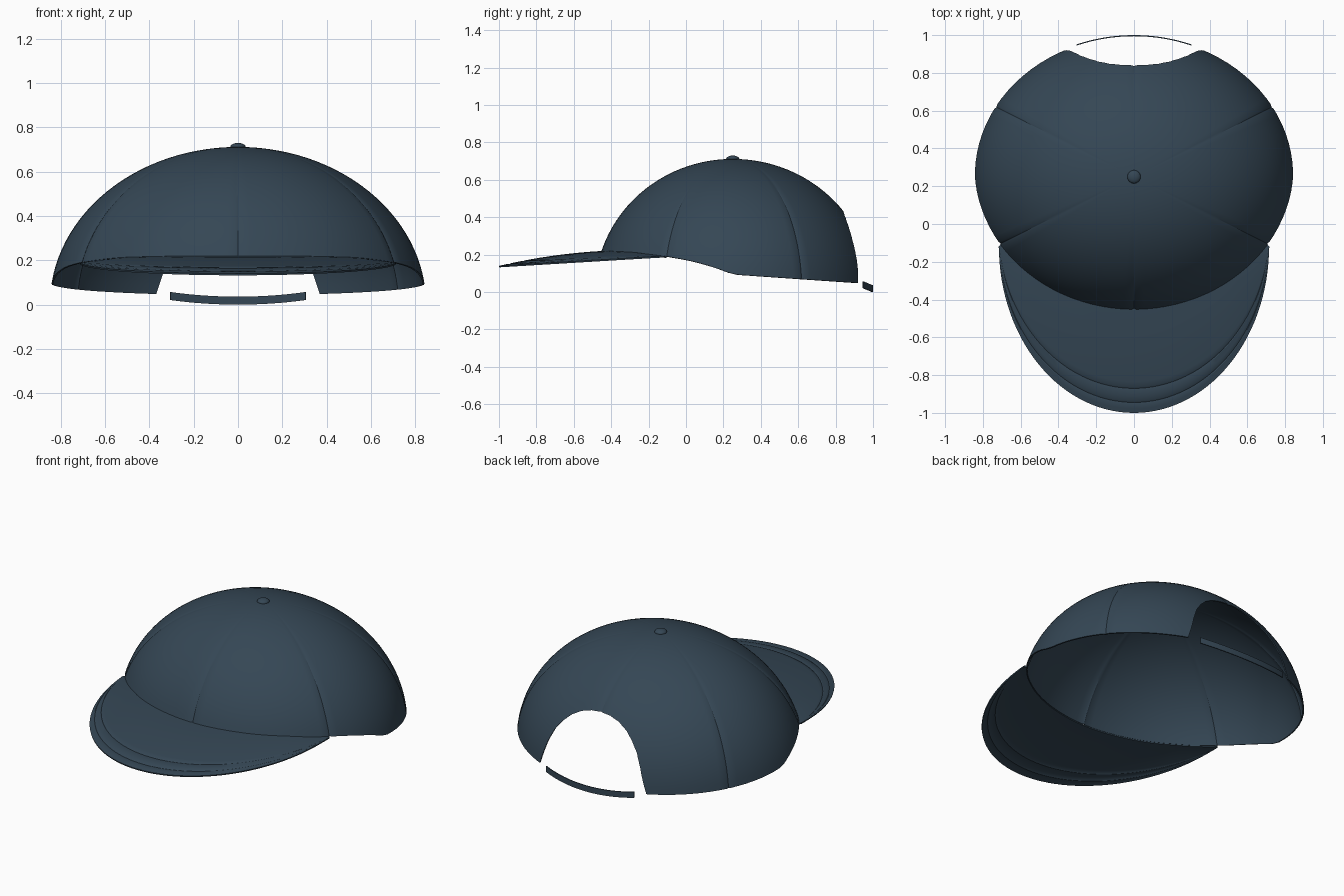
import bpy, bmesh
from math import sin, cos, pi, radians, sqrt, asin

if "Cube" in bpy.data.objects:
    bpy.data.objects.remove(bpy.data.objects["Cube"])

CY, H = 0.25, 0.712          # crown centre and height
mat = bpy.data.materials.new("navy_cloth")
mat.diffuse_color = (0.035, 0.062, 0.09, 1)
mat.use_nodes = True
mat.node_tree.nodes["Principled BSDF"].inputs["Base Color"].default_value = mat.diffuse_color


def make(name, verts, faces):
    me = bpy.data.meshes.new(name)
    me.from_pydata(verts, [], faces)
    bm = bmesh.new()
    bm.from_mesh(me)
    bmesh.ops.recalc_face_normals(bm, faces=bm.faces)
    bm.to_mesh(me)
    bm.free()
    me.materials.append(mat)
    ob = bpy.data.objects.new(name, me)
    bpy.context.collection.objects.link(ob)
    return ob


def grid_faces(rows, cols, wrap=False):
    n = cols if wrap else cols - 1
    return [(r * cols + c, r * cols + (c + 1) % cols,
             (r + 1) * cols + (c + 1) % cols, (r + 1) * cols + c)
            for r in range(rows - 1) for c in range(n)]


def finish(ob, thickness, offset=-1, cutter=None):
    bpy.ops.object.select_all(action='DESELECT')
    bpy.context.view_layer.objects.active = ob
    ob.select_set(True)
    if thickness:
        m = ob.modifiers.new("thickness", 'SOLIDIFY')
        m.thickness, m.offset = thickness, offset
        bpy.ops.object.modifier_apply(modifier=m.name)
    if cutter:
        m = ob.modifiers.new("opening", 'BOOLEAN')
        m.operation, m.solver, m.object = 'DIFFERENCE', 'EXACT', cutter
        bpy.ops.object.modifier_apply(modifier=m.name)
    bpy.ops.object.shade_smooth_by_angle(angle=radians(30))


def lerp_table(x, table):
    for (x0, y0), (x1, y1) in zip(table, table[1:]):
        if x <= x1:
            return y0 + (y1 - y0) * (x - x0) / (x1 - x0)
    return table[-1][1]


RIM = [(-1, 0.22), (-0.45, 0.22), (-0.3, 0.213), (-0.11, 0.19), (0, 0.172),
       (0.1, 0.148), (0.19, 0.119), (0.25, 0.095), (1.1, 0.035)]


def rim_z(a):
    return lerp_table(CY - 0.73 * cos(a), RIM)


def crown_point(a, z, scale=1.0):
    """Point on the dome; a is measured from the front."""
    f = sqrt(max(0, 1 - (z / H) ** 2)) * scale
    b = 0.738 if cos(a) > 0 else 0.745
    return (0.85 * sin(a) * f, CY - b * cos(a) * f, z)


# Crown: six panels with narrow seam grooves
steps = [0, 0.9] + list(range(4, 57, 4)) + [59.1]
angles = [(radians(60 * p + s), s == 0) for p in range(6) for s in steps]
ROWS = 26
verts = []
for r in range(ROWS):
    for a, seam in angles:
        e0 = asin(rim_z(a) / H)
        e = e0 + (pi / 2 - e0) * r / ROWS
        verts.append(crown_point(a, H * sin(e), 0.993 if seam else 1))
n = len(angles)
faces = grid_faces(ROWS, n, True)
verts.append((0, CY, H))
top = (ROWS - 1) * n
faces += [(top + i, top + (i + 1) % n, len(verts) - 1) for i in range(n)]
crown = make("crown", verts, faces)

# Arched opening at the back
half = [(0.39, -0.1), (0.37, 0.045), (0.342, 0.13), (0.318, 0.2), (0.283, 0.275),
        (0.24, 0.33), (0.19, 0.376), (0.13, 0.41), (0.065, 0.429)]
arch = half + [(0, 0.435)] + [(-x, z) for x, z in reversed(half)]
k = len(arch)
cutter = make("opening_cutter",
              [(x, y, z) for y in (0.5, 1.3) for x, z in arch],
              [tuple(range(k)), tuple(range(2 * k - 1, k - 1, -1))] +
              [(i, (i + 1) % k, k + (i + 1) % k, k + i) for i in range(k)])
cutter.hide_render = True
finish(crown, 0.008, cutter=cutter)
bpy.data.objects.remove(cutter)

# Brim: curved sheet from the front rim to an oval edge, with stitch grooves
COLS = 61
ts = [0, 0.15, 0.3, 0.45, 0.6, 0.7, 0.75, 0.765, 0.78, 0.84, 0.885, 0.9, 0.915, 0.96, 1]
verts = []
for t in ts:
    for c in range(COLS):
        u = 2 * c / (COLS - 1) - 1
        a, phi = u * pi / 3, u * pi / 2
        xi, yi, zi = crown_point(a, rim_z(a), 0.995)
        xo, yo, zo = 0.715 * sin(phi), -0.12 - 0.88 * cos(phi), 0.193 - 0.053 * cos(phi)
        z = zi + (zo - zi) * t + 0.05 * t * (1 - t) * cos(phi)
        z -= 0.004 * cos(phi) if t in (0.765, 0.9) else 0
        verts.append((xi + (xo - xi) * t, yi + (yo - yi) * t, z))
brim = make("brim", verts, grid_faces(len(ts), COLS))
if brim.data.polygons[COLS // 2].normal.z < 0:
    brim.data.flip_normals()
finish(brim, 0.008)

# Back strap
verts = []
for dz in (0, 0.036):
    for c in range(25):
        x = -0.305 + 0.61 * c / 24
        y = CY + 0.747 * sqrt(1 - (x / 0.85) ** 2)
        verts.append((x, y, max(0, (0.997 - y) * 0.42) + dz))
strap = make("back_strap", verts, grid_faces(2, 25))
finish(strap, 0.006, 0)

# Top button
bpy.ops.mesh.primitive_uv_sphere_add(segments=32, ring_count=16, radius=1, location=(0, CY, 0.712))
button = bpy.context.object
button.name = "top_button"
button.scale = (0.035, 0.035, 0.018)
button.data.materials.append(mat)
finish(button, 0)
